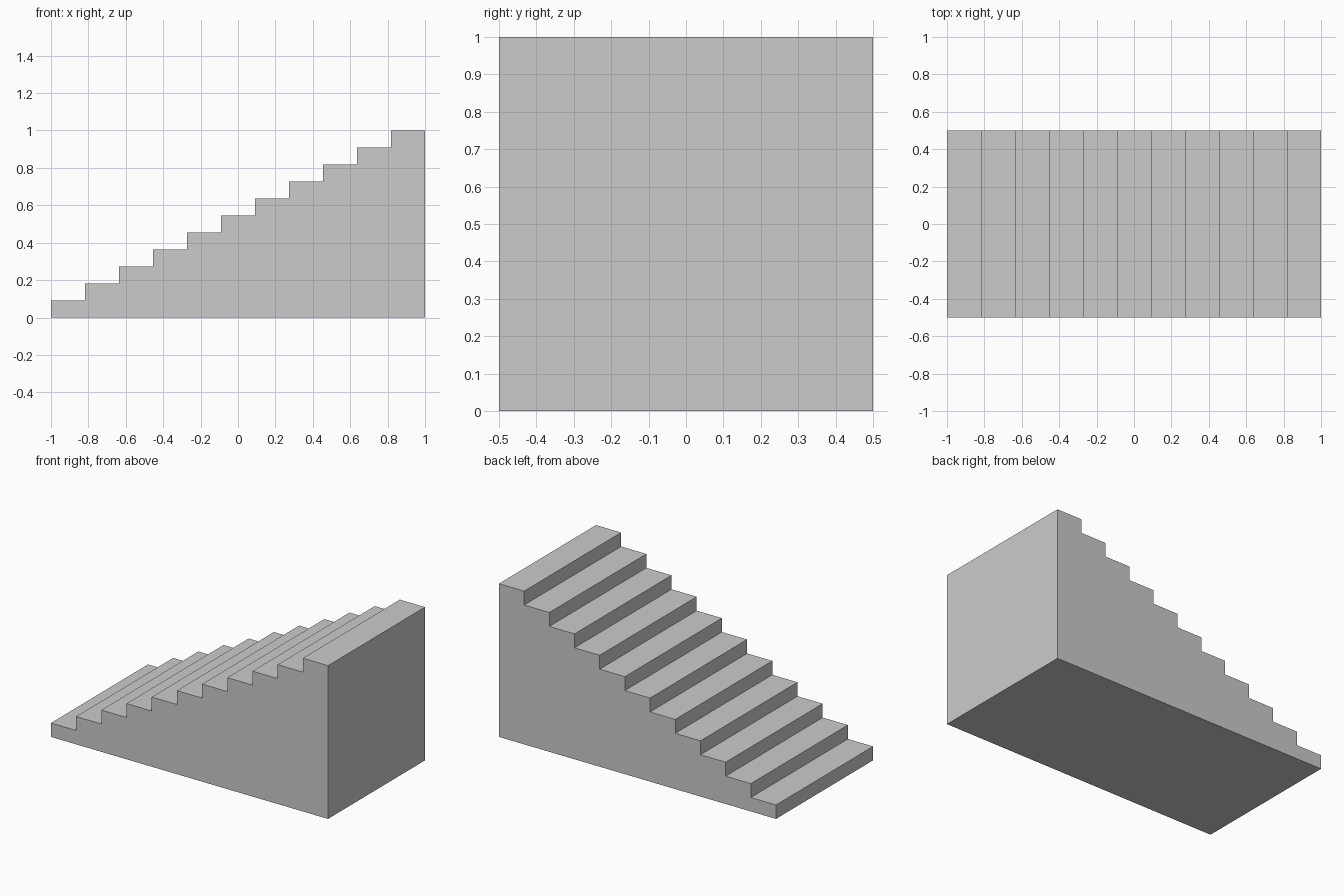
import bpy
import bmesh

if "Cube" in bpy.data.objects:
    bpy.data.objects.remove(bpy.data.objects["Cube"])

STEPS = 11
LENGTH, WIDTH, HEIGHT = 2.0, 1.0, 1.0
run, rise = LENGTH / STEPS, HEIGHT / STEPS

# Stepped side profile, rising toward +x
profile = [(LENGTH / 2, 0.0), (LENGTH / 2, HEIGHT)]
for i in reversed(range(STEPS)):
    x = -LENGTH / 2 + i * run
    profile.append((x, (i + 1) * rise))
    profile.append((x, i * rise))

# Extrude the profile across the width into one solid block
bm = bmesh.new()
side = bm.faces.new([bm.verts.new((x, -WIDTH / 2, z)) for x, z in profile])
result = bmesh.ops.extrude_face_region(bm, geom=[side], use_keep_orig=True)
far_verts = [g for g in result["geom"] if isinstance(g, bmesh.types.BMVert)]
bmesh.ops.translate(bm, verts=far_verts, vec=(0, WIDTH, 0))
bmesh.ops.recalc_face_normals(bm, faces=bm.faces)

mesh = bpy.data.meshes.new("staircase")
bm.to_mesh(mesh)
bm.free()
staircase = bpy.data.objects.new("staircase", mesh)
bpy.context.collection.objects.link(staircase)
